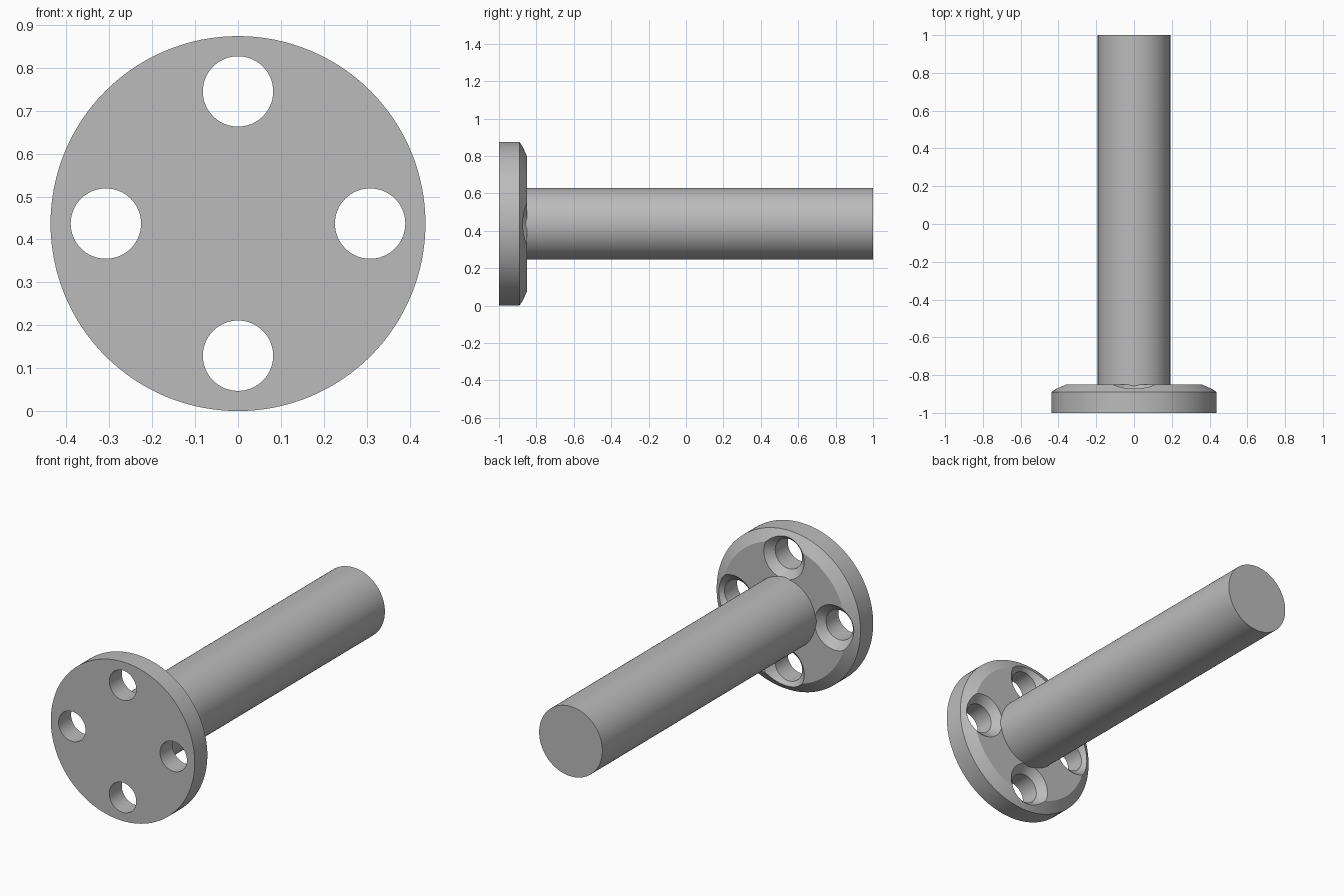
import bpy, bmesh, math
from mathutils import Matrix, Vector

old = bpy.data.objects.get("Cube")
if old:
    bpy.data.objects.remove(old, do_unlink=True)

AXIS_Z = 0.437       # height of the main axis
HOLE_CIRCLE = 0.308  # distance of the screw holes from the axis

steel = bpy.data.materials.new("grey_steel")
steel.use_nodes = True
steel.diffuse_color = (0.5, 0.5, 0.5, 1)
steel.node_tree.nodes["Principled BSDF"].inputs["Base Color"].default_value = (0.5, 0.5, 0.5, 1)


def turned(name, profile, sides, x=0.0, z=AXIS_Z):
    """Solid turned around the y axis from (radius, y) points, with flat ends."""
    bm = bmesh.new()
    rings = []
    for r, y in profile:
        angles = [2 * math.pi * i / sides for i in range(sides)]
        rings.append([bm.verts.new((x + r * math.cos(a), y, z + r * math.sin(a))) for a in angles])
    for a, b in zip(rings, rings[1:]):
        for i in range(sides):
            j = (i + 1) % sides
            bm.faces.new((a[i], a[j], b[j], b[i]))
    bm.faces.new(rings[0])
    bm.faces.new(rings[-1])
    bmesh.ops.recalc_face_normals(bm, faces=bm.faces)
    mesh = bpy.data.meshes.new(name)
    bm.to_mesh(mesh)
    bm.free()
    mesh.materials.append(steel)
    obj = bpy.data.objects.new(name, mesh)
    bpy.context.collection.objects.link(obj)
    return obj


def activate(obj):
    bpy.ops.object.select_all(action='DESELECT')
    obj.select_set(True)
    bpy.context.view_layer.objects.active = obj


# Round flange with a chamfered back edge
flange = turned("flange", [(0.437, -1), (0.437, -0.89), (0.377, -0.85)], 128)

# Four countersunk screw holes
for k in range(4):
    a = k * math.pi / 2
    cutter = turned("hole_cutter", [(0.082, -1.05), (0.082, -0.891), (0.123, -0.85), (0.133, -0.84)],
                    64, HOLE_CIRCLE * math.cos(a), AXIS_Z + HOLE_CIRCLE * math.sin(a))
    cutter.hide_render = True
    cut = flange.modifiers.new("screw_hole", 'BOOLEAN')
    cut.operation = 'DIFFERENCE'
    cut.solver = 'EXACT'
    cut.object = cutter
    activate(flange)
    bpy.ops.object.modifier_apply(modifier=cut.name)
    bpy.data.objects.remove(cutter, do_unlink=True)

# Plain round shaft, seated in the flange
shaft = turned("shaft", [(0.192, -0.92), (0.192, 1)], 96)

for part in (flange, shaft):
    activate(part)
    bpy.ops.object.shade_smooth_by_angle(angle=math.radians(25))
